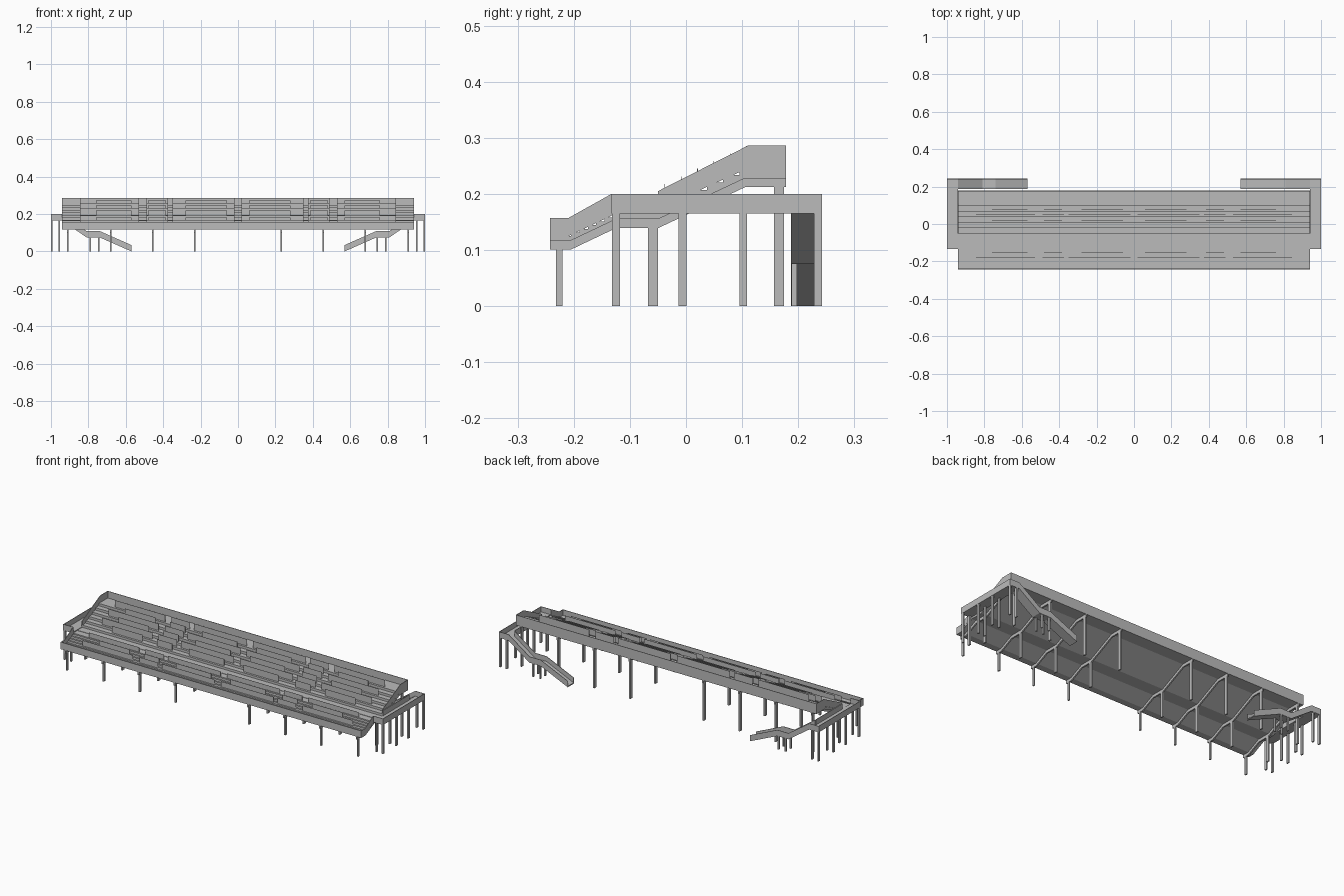
import bpy

cube = bpy.data.objects.get("Cube")
if cube:
    bpy.data.objects.remove(cube, do_unlink=True)

grey = bpy.data.materials.new("concrete_grey")
grey.use_nodes = True
colour = (0.5, 0.5, 0.5, 1)
grey.diffuse_color = colour
grey.node_tree.nodes["Principled BSDF"].inputs["Base Color"].default_value = colour

THIN = 0.003
END = 0.94
FLOOR = 0.165
RAIL = 0.2


def make(name, verts, faces):
    mesh = bpy.data.meshes.new(name)
    mesh.from_pydata(verts, [], faces)
    mesh.materials.append(grey)
    obj = bpy.data.objects.new(name, mesh)
    bpy.context.collection.objects.link(obj)
    return obj


def prism(name, profile, axis, a, b):
    """Extrude a (horizontal, z) profile along x or y between a and b."""
    def place(p, t):
        return (t, p[0], p[1]) if axis == "x" else (p[0], t, p[1])
    n = len(profile)
    area = sum(p[0] * q[1] - q[0] * p[1] for p, q in zip(profile, profile[1:] + profile[:1]))
    if (area < 0) == ((axis == "x") == (b > a)):
        profile = profile[::-1]
    verts = [place(p, a) for p in profile] + [place(p, b) for p in profile]
    faces = [list(range(n))[::-1], list(range(n, 2 * n))]
    faces += [[i, (i + 1) % n, n + (i + 1) % n, n + i] for i in range(n)]
    return make(name, verts, faces)


def box(name, x, y, z):
    x, y, z = sorted(x), sorted(y), sorted(z)
    return prism(name, [(y[0], z[0]), (y[1], z[0]), (y[1], z[1]), (y[0], z[1])], "x", x[0], x[1])


def raised(path, height):
    """Close an open path into a band of constant vertical height."""
    return path + [(h, z + height) for h, z in reversed(path)]


# Seating deck: stepped top, sloping underside
FRONT, BACK = -0.242, 0.178
under = [(FRONT, 0.117), (-0.205, 0.117), (-0.125, 0.155),
         (-0.05, 0.155), (0.105, 0.228), (BACK, 0.228)]
steps = []          # (y of riser, tread height above it)
for i in range(6):
    steps.append((-0.205 + i * 0.015, 0.131 + i * 0.0068))
steps.append((-0.093, 0.167))
upper_rows = [(-0.05 + i * 0.029, 0.18 + i * 0.0135) for i in range(6)]
steps += upper_rows
top = [(FRONT, 0.125)]
for y, z in steps:
    top += [(y, top[-1][1]), (y, z)]
top.append((BACK, top[-1][1]))
prism("seating_deck", under + top[::-1], "x", -END, END)

# Parapets along the front and back
box("front_parapet", (-END, END), (FRONT, FRONT + THIN), (0.117, 0.157))
box("back_wall", (-END, END), (BACK - THIN, BACK), (0.228, 0.286))

# Upright seat panels, split by the aisles
blocks = [(0.02, 0.35), (0.375, 0.49), (0.53, 0.845)]
short_blocks = [(0.06, 0.28), (0.385, 0.48), (0.57, 0.76)]


def seat_row(name, y, z, height, spans):
    for x0, x1 in spans:
        for s in (-1, 1):
            box(name, (s * x0, s * x1), (y, y + 0.001), (z, z + height))


for i, (y, z) in enumerate(upper_rows):
    seat_row("upper_seat_row", y + 0.012, z, 0.038, blocks if i % 2 else short_blocks)
for i, y in enumerate((-0.185, -0.158, -0.13)):
    seat_row("lower_seat_row", y + 0.004, 0.136 + i * 0.012, 0.032,
             short_blocks if i == 1 else blocks)

# Support frames: beam under the deck and three legs
beam = raised([(y, z - 0.016) for y, z in under], 0.016)
for x in (0.23, 0.455, 0.68, 0.91):
    for s in (-1, 1):
        a, b = s * x - 0.004, s * x + 0.004
        prism("frame_beam", beam, "x", a, b)
        box("front_leg", (a, b), (-0.232, -0.22), (0, 0.102))
        box("middle_leg", (a, b), (-0.068, -0.05), (0, 0.142))
        box("back_leg", (a, b), (0.157, 0.175), (0, 0.214))

# Parts repeated at both ends
IN, OUT = 0.187, 0.242
lower_rail = [(FRONT, 0.117), (-0.21, 0.125), (-0.133, 0.161),
              (-0.133, RAIL), (-0.21, 0.157), (FRONT, 0.157)]
upper_rail = [(-0.05, 0.173), (0.1, 0.241), (BACK, 0.24),
              (BACK, 0.286), (0.11, 0.286), (-0.05, 0.205)]
for s in (-1, 1):
    # Side rails of the seating
    for name, rail in (("lower_side_rail", lower_rail), ("upper_side_rail", upper_rail)):
        prism(name, rail, "x", s * (END - THIN), s * END)

    # Side walkway with its walls
    box("walkway_floor", (s * END, s), (-0.133, OUT), (FLOOR, FLOOR + 0.005))
    box("walkway_outer_wall", (s * (1 - THIN), s), (-0.133, OUT), (FLOOR, RAIL))
    box("walkway_inner_wall", (s * END, s * (END + THIN)), (-0.05, IN), (FLOOR, RAIL))
    box("walkway_end_wall", (s * END, s), (-0.133, -0.133 + THIN), (FLOOR, RAIL))

    # Back stairs: two flights and a landing
    flight = [(s * x, z) for x, z in
              ((END, FLOOR), (0.81, 0.075), (0.74, 0.075), (0.57, 0))]
    prism("stair_floor", raised(flight, 0.006), "y", IN, OUT)
    prism("stair_inner_wall", raised(flight, 0.034), "y", IN, IN + THIN)
    prism("stair_outer_wall", raised([(s, FLOOR)] + flight, 0.034), "y", OUT - THIN, OUT)

    # Walkway and landing legs
    for x in (0.955, 0.995):
        for y in (-0.125, -0.006, 0.102, 0.235):
            box("walkway_leg", (s * (x - 0.004), s * (x + 0.004)),
                (y - 0.007, y + 0.007), (0, FLOOR))
    for x in (0.745, 0.79):
        for y in (IN + 0.006, OUT - 0.006):
            box("landing_leg", (s * (x - 0.004), s * (x + 0.004)),
                (y - 0.005, y + 0.005), (0, 0.076))
